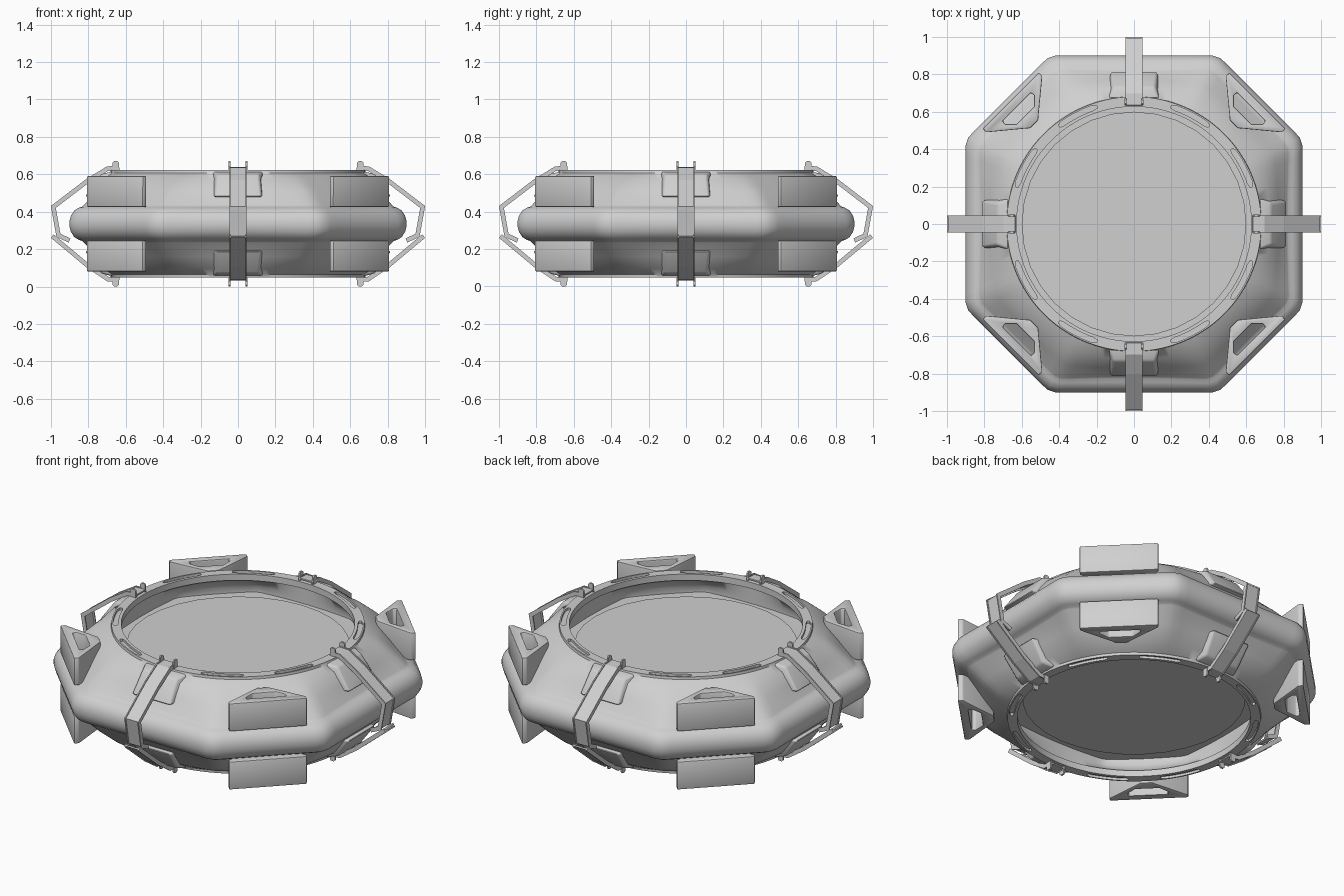
import bpy, bmesh, math
from math import cos, sin, radians, pi
from mathutils import Matrix, Vector

cube = bpy.data.objects.get("Cube")
if cube:
    bpy.data.objects.remove(cube, do_unlink=True)

MID = 0.335  # height of the mirror plane
grey = bpy.data.materials.new("light_grey")
grey.use_nodes = True
grey.diffuse_color = (0.63, 0.63, 0.63, 1)
grey.node_tree.nodes["Principled BSDF"].inputs["Base Color"].default_value = (0.63, 0.63, 0.63, 1)


def finish(name, bm):
    bmesh.ops.recalc_face_normals(bm, faces=bm.faces)
    mesh = bpy.data.meshes.new(name)
    bm.to_mesh(mesh)
    bm.free()
    mesh.materials.append(grey)
    obj = bpy.data.objects.new(name, mesh)
    bpy.context.collection.objects.link(obj)
    return obj


def select(obj):
    bpy.ops.object.select_all(action='DESELECT')
    obj.select_set(True)
    bpy.context.view_layer.objects.active = obj


def smooth(obj, angle=35):
    select(obj)
    bpy.ops.object.shade_smooth_by_angle(angle=radians(angle))


def cut(obj, cutter):
    cutter.hide_render = True
    mod = obj.modifiers.new("cut", 'BOOLEAN')
    mod.operation = 'DIFFERENCE'
    mod.solver = 'EXACT'
    mod.object = cutter
    select(obj)
    bpy.ops.object.modifier_apply(modifier=mod.name)
    bpy.data.objects.remove(cutter, do_unlink=True)


def bevel(obj, width, segments=2):
    mod = obj.modifiers.new("bevel", 'BEVEL')
    mod.width = width
    mod.segments = segments
    mod.limit_method = 'ANGLE'
    select(obj)
    bpy.ops.object.modifier_apply(modifier=mod.name)


def spread(bottoms=(False, True), start=0):
    """Transforms for the four sides, on the top and mirrored below."""
    flip = Matrix.Translation((0, 0, 2 * MID)) @ Matrix.Scale(-1, 4, Vector((0, 0, 1)))
    for below in bottoms:
        for k in range(4):
            turn = Matrix.Rotation(start + k * pi / 2, 4, 'Z')
            yield turn @ flip if below else turn


def add_prism(bm, ends, mats):
    """Bridge two matching outlines into a solid, once per transform."""
    for m in mats:
        a, b = [[bm.verts.new(m @ Vector(p)) for p in ring] for ring in ends]
        n = len(a)
        bm.faces.new(a)
        bm.faces.new(b[::-1])
        for i in range(n):
            bm.faces.new((a[i], a[(i + 1) % n], b[(i + 1) % n], b[i]))


def upright(pts, z0, z1):
    return [[(x, y, z) for x, y in pts] for z in (z0, z1)]


# Hull: an octagonal rim lofted to round openings above and below
N = 144


def octagon(t):
    a = max(abs(cos(t)), abs(sin(t)))
    b = (abs(cos(t)) + abs(sin(t))) / math.sqrt(2)
    return min(0.9 / a, 0.955 / b)


def radius(t, blend, inset, r):
    octo = sum(octagon(t + radians(d)) for d in (-1.5, 0, 1.5)) / 3 - inset
    return r * (1 - blend) + octo * blend


# Rows: octagon share, octagon inset, circle radius, height over the middle
half = [(0.5, 0.25, 0.63, 0.155), (0.5, 0.25, 0.63, 0.19), (0, 0, 0.64, 0.245),
        (0, 0, 0.627, 0.25), (0, 0, 0.627, 0.287), (0, 0, 0.68, 0.287),
        (0, 0, 0.682, 0.272), (0.3, 0.08, 0.685, 0.24), (0.65, 0.08, 0.68, 0.175),
        (1, 0.085, 0, 0.1), (1, 0.075, 0, 0.092), (1, 0.055, 0, 0.086), (1, 0.028, 0, 0.071),
        (1, 0.008, 0, 0.043), (1, 0, 0, 0.015)]
rows = half + [(b, i, r, -h) for b, i, r, h in reversed(half)]
bm = bmesh.new()
loops = []
for blend, inset, r, h in rows:
    ring = []
    for k in range(N):
        t = 2 * pi * k / N
        d = radius(t, blend, inset, r)
        ring.append(bm.verts.new((d * cos(t), d * sin(t), MID + h)))
    loops.append(ring)
for a, b in zip(loops, loops[1:]):
    for k in range(N):
        j = (k + 1) % N
        bm.faces.new((a[k], a[j], b[j], b[k]))
bm.faces.new(loops[0])
bm.faces.new(loops[-1])
hull = finish("hull", bm)

# Curved slots sunk into both opening rings
bm = bmesh.new()
for mid in (27.5, 62.5):
    outer, inner = [], []
    for k in range(11):
        u = k / 5 - 1
        t = radians(mid + 10 * u)
        w = 0.007 if abs(u) > 0.99 else 0.014
        outer.append(((0.658 + w) * cos(t), (0.658 + w) * sin(t)))
        inner.append(((0.658 - w) * cos(t), (0.658 - w) * sin(t)))
    add_prism(bm, upright(outer + inner[::-1], 0.608, 0.65), spread())
cut(hull, finish("slot_cutter", bm))
smooth(hull, 50)

# Round core filling the opening, flat above and below
bm = bmesh.new()
bmesh.ops.create_cone(bm, cap_ends=True, segments=32, radius1=0.6, radius2=0.6, depth=0.334,
                      matrix=Matrix.Translation((0, 0, MID)))
smooth(finish("core_disc", bm))

# Corner blocks: triangular prisms with a grip hole
bm = bmesh.new()
block = [(0.932, -0.212), (0.932, 0.212), (0.905, 0.212), (0.755, 0.03), (0.755, -0.03), (0.905, -0.212)]
add_prism(bm, upright(block, 0.425, 0.59), spread(start=pi / 4))
blocks = finish("corner_blocks", bm)
bm = bmesh.new()
hole = [(0.885, -0.105), (0.885, 0.105), (0.865, 0.11), (0.82, 0.065), (0.82, -0.065), (0.865, -0.11)]
add_prism(bm, upright(hole, 0.4, 0.65), spread(start=pi / 4))
cut(blocks, finish("grip_cutter", bm))
bevel(blocks, 0.006)
smooth(blocks)

# Raised pads on the slopes, beneath the straps
bm = bmesh.new()
base = [(0.148, 0.472), (0.135, 0.615)]
face = [(0.125, 0.48), (0.11, 0.6)]
ends = []
for outline, reach in ((base, (0.7, 0.67)), (face, (0.818, 0.732))):
    right = [(r, y, z) for (y, z), r in zip(outline, reach)]
    ends.append(right + [(r, -y, z) for r, y, z in reversed(right)])
add_prism(bm, ends, spread())
pads = finish("slope_pads", bm)
bevel(pads, 0.012, 3)
smooth(pads)


# Straps: folded channels clamped over the rim
def add_ribbon(bm, path, y0, y1, top, bottom, mats):
    """Fold a strip along a path in the r-z plane, between two inward depths."""
    pts = [Vector(p) for p in path]
    miters = []
    for i in range(len(pts)):
        normals = []
        for a, b in zip(pts[max(i - 1, 0):i + 1], pts[max(i - 1, 0) + 1:i + 2]):
            d = (b - a).normalized()
            normals.append(Vector((d.y, -d.x)))
        n = sum(normals, Vector((0, 0))).normalized()
        miters.append(n / n.dot(normals[0]))
    high = [p + m * top for p, m in zip(pts, miters)]
    low = [p + m * bottom for p, m in zip(pts, miters)]
    mats = list(mats)
    for i in range(len(pts) - 1):
        quad = (high[i], high[i + 1], low[i + 1], low[i])
        add_prism(bm, [[(p.x, y, p.y) for p in quad] for y in (y0, y1)], mats)


def add_channel(bm, path, mats):
    """A web with a low flange along each edge."""
    mats = list(mats)
    add_ribbon(bm, path, -0.042, 0.042, 0.006, 0.014, mats)
    for y in (-0.046, 0.039):
        add_ribbon(bm, path, y, y + 0.007, 0, 0.024, mats)


bm = bmesh.new()
upper = [(0.635, 0.645), (0.7, 0.642), (0.81, 0.575), (1.0, 0.43), (0.97, 0.265), (0.905, 0.235)]
add_channel(bm, upper, spread((False,)))
finish("upper_straps", bm)
bm = bmesh.new()
# Heights here are mirrored to the underside
lower = [(0.635, 0.645), (0.7, 0.642), (0.81, 0.568), (1.0, 0.41)]
add_channel(bm, lower, spread((True,)))
finish("lower_straps", bm)

# Upright ears at the inner end of each strap
bm = bmesh.new()
ear = [(0.637, 0.61), (0.637, 0.662), (0.645, 0.67), (0.662, 0.67), (0.67, 0.662), (0.67, 0.61)]
for y in (-0.05, 0.04):
    add_prism(bm, [[(r, y + e, z) for r, z in ear] for e in (0, 0.01)], spread())
finish("strap_ears", bm)
